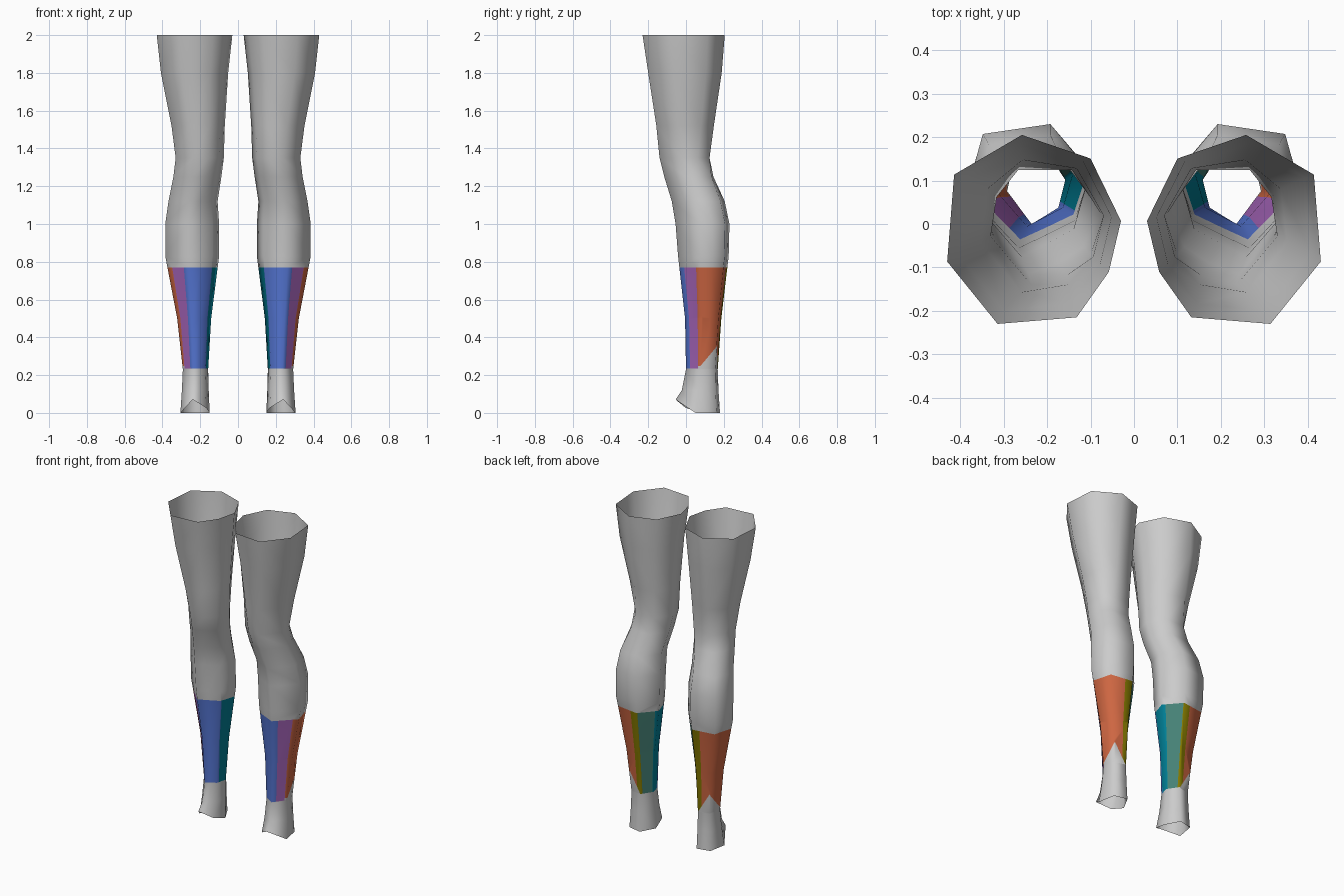
import bpy, bmesh, math
from mathutils import Vector, Matrix

cube = bpy.data.objects.get("Cube")
if cube:
    bpy.data.objects.remove(cube, do_unlink=True)


def make_material(name, colour):
    mat = bpy.data.materials.new(name)
    mat.use_nodes = True
    rgba = (*colour, 1.0)
    mat.diffuse_color = rgba
    mat.node_tree.nodes["Principled BSDF"].inputs["Base Color"].default_value = rgba
    return mat


materials = [
    make_material("light grey", (.6, .6, .6)),
    make_material("orange", (.62, .135, .055)),
    make_material("olive", (.23, .19, 0)),
    make_material("sea green", (.06, .22, .18)),
    make_material("teal", (0, .21, .3)),
    make_material("blue", (.09, .18, .65)),
    make_material("purple", (.38, .13, .49)),
]
GREY, ORANGE, OLIVE, GREEN, TEAL, BLUE, PURPLE = range(len(materials))

# Outlines of the thigh and the shin, scaled to a box from -1 to 1
THIGH = [(.14, 1), (-.65, .75), (-1, .09), (-.86, -.45),
         (-.49, -.93), (.42, -1), (1, -.34), (.92, .58)]
SHIN = [(.74, .84), (-.35, 1), (-1, .22), (-.76, -.55),
        (-.3, -.78), (.16, -1), (1, -.1), (.87, .37)]

# Sections: height, inner x, outer x, front y, back y, share of shin outline
SECTIONS = [
    (2, .03, .43, -.23, .205, 0),
    (1.8, .052, .408, -.2, .192, .1),
    (1.52, .07, .352, -.157, .155, .3),
    (1.35, .075, .33, -.14, .138, .6),
    (1.25, .088, .342, -.115, .152, .8),
    (1.12, .108, .368, -.075, .205, 1),
    (1, .1, .385, -.055, .23, 1),
    (.83, .1, .385, -.042, .226, 1),
    (.5, .142, .322, -.005, .187, 1),
    (.23, .158, .292, 0, .168, 1),
    (.12, .155, .297, -.022, .172, 1),
    (0, .15, .305, -.055, .18, 1),
]

BAND_TOP, BAND_BOTTOM = .77, .235
NOTCH_TOP, NOTCH_SLOPE, NOTCH_ANGLE = .36, 1.9, math.radians(57)

# Painted stripes run counter-clockwise: start angle and colour
STRIPES = [(-19, ORANGE), (90, OLIVE), (112, GREEN),
           (159, TEAL), (209, BLUE), (294, PURPLE)]

AXIS_LOW, AXIS_HIGH = Vector((.225, .083, .23)), Vector((.2425, .09, .77))
AXIS = AXIS_HIGH - AXIS_LOW


def axis_point(z):
    return AXIS_LOW + AXIS * ((z - AXIS_LOW.z) / AXIS.z)


def direction(angle):
    return Vector((math.cos(angle), math.sin(angle), 0))


notch_out = direction(NOTCH_ANGLE)
notch_side = direction(NOTCH_ANGLE + math.pi / 2)


def cut(bm, point, normal, test):
    """Cut the faces that pass the test along a plane."""
    faces = [f for f in bm.faces if test(f.calc_center_median())]
    geom = set(faces)
    for f in faces:
        geom.update(f.edges, f.verts)
    bmesh.ops.bisect_plane(bm, geom=list(geom), plane_co=point, plane_no=normal, dist=1e-5)


def in_band(c):
    return BAND_BOTTOM < c.z < BAND_TOP


def stripe_colour(c):
    offset = c - axis_point(c.z)
    if not in_band(c):
        return GREY
    if offset.dot(notch_out) > 0:
        if c.z < NOTCH_TOP - NOTCH_SLOPE * abs(offset.dot(notch_side)):
            return GREY
    angle = math.degrees(math.atan2(offset.y, offset.x))
    first = STRIPES[0][0]
    turn = (angle - first) % 360 + first
    return [colour for start, colour in STRIPES if start <= turn][-1]


def build_leg():
    bm = bmesh.new()
    # Open tube through all the sections
    rings = []
    for z, x_in, x_out, y_front, y_back, share in SECTIONS:
        ring = []
        for thigh, shin in zip(THIGH, SHIN):
            u, v = Vector(thigh).lerp(Vector(shin), share)
            x = (x_in + x_out + u * (x_out - x_in)) / 2
            y = (y_front + y_back + v * (y_back - y_front)) / 2
            # The front of the ankle opening rises to a point
            lift = max(0, .03 - y) * .83 if z == 0 else 0
            ring.append(bm.verts.new((x, y, z + lift)))
        rings.append(ring)
    for upper, lower in zip(rings, rings[1:]):
        for i in range(len(upper)):
            j = (i + 1) % len(upper)
            bm.faces.new((upper[i], lower[i], lower[j], upper[j]))

    # Band edges
    for height in (BAND_TOP, BAND_BOTTOM):
        cut(bm, (0, 0, height), (0, 0, 1), lambda c: True)
    # Stripe edges
    for degrees, _ in STRIPES:
        ray = direction(math.radians(degrees))
        cut(bm, AXIS_LOW, AXIS.cross(ray).normalized(),
            lambda c: in_band(c) and (c - axis_point(c.z)).dot(ray) > 0)
    # Pointed notch at the outer back of the band
    peak = axis_point(NOTCH_TOP)
    for sign in (-1, 1):
        normal = Vector((0, 0, 1)) + notch_side * sign * NOTCH_SLOPE
        cut(bm, peak, normal.normalized(),
            lambda c: in_band(c) and (c - axis_point(c.z)).dot(notch_out) > 0)

    for f in bm.faces:
        f.material_index = stripe_colour(f.calc_center_median())
        f.smooth = True
    mesh = bpy.data.meshes.new("leg")
    bm.to_mesh(mesh)
    bm.free()
    for mat in materials:
        mesh.materials.append(mat)
    return mesh


# Left leg, and its mirrored twin
left_mesh = build_leg()
right_mesh = left_mesh.copy()
right_mesh.transform(Matrix.Diagonal((-1, 1, 1, 1)))
right_mesh.flip_normals()
for name, mesh in (("left_leg", left_mesh), ("right_leg", right_mesh)):
    mesh.name = name
    bpy.context.collection.objects.link(bpy.data.objects.new(name, mesh))
